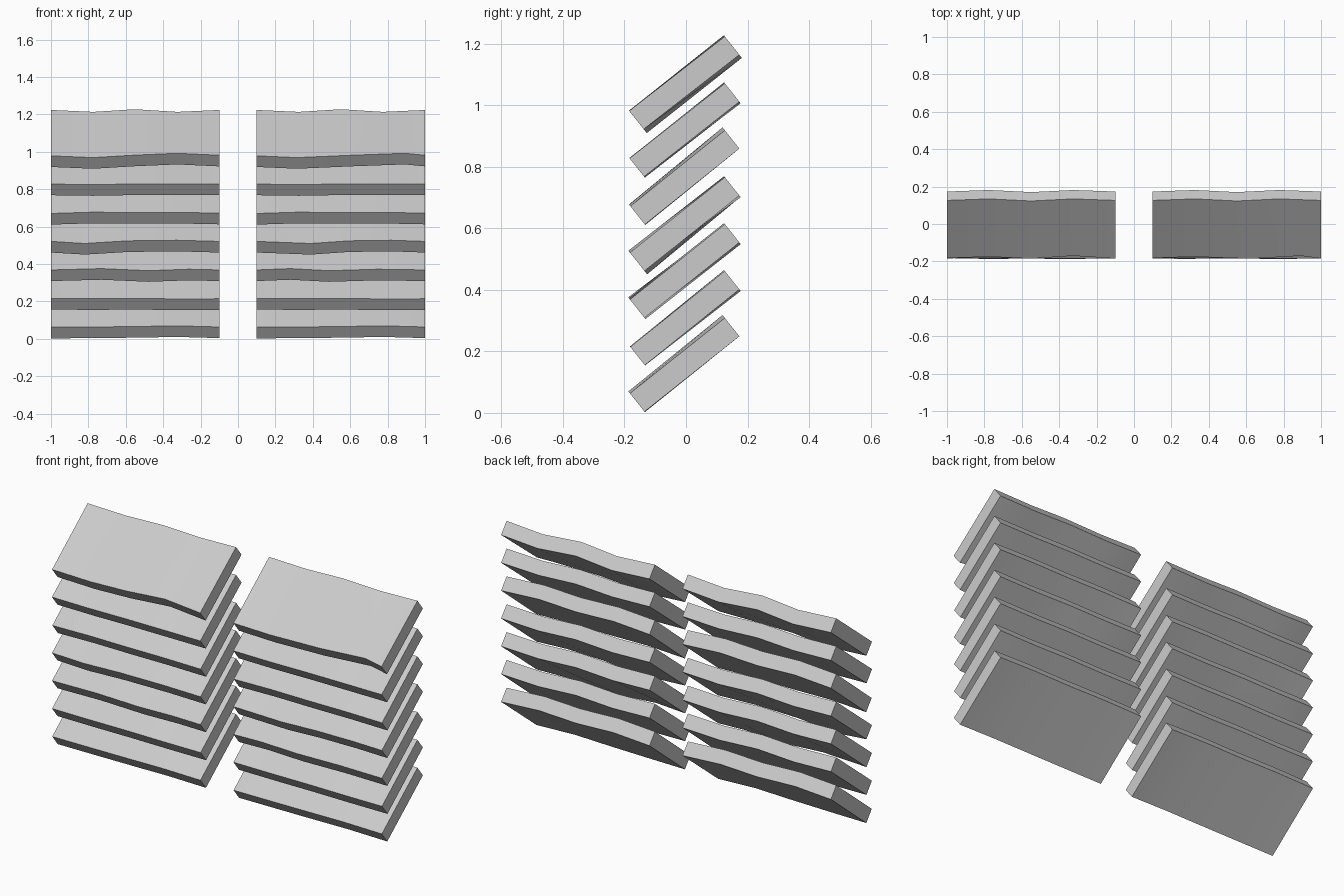
import bpy
import bmesh
from math import radians
from mathutils import Vector

cube = bpy.data.objects.get("Cube")
if cube:
    bpy.data.objects.remove(cube, do_unlink=True)

# Weathered light grey for every slat
grey = bpy.data.materials.new("light_grey")
grey.use_nodes = True
colour = (0.6, 0.6, 0.6, 1)
grey.diffuse_color = colour
grey.node_tree.nodes["Principled BSDF"].inputs["Base Color"].default_value = colour

# Tilted slat section: lower front corner, direction up the slope, thickness direction
LOW_FRONT = Vector((0, -0.135, 0.004))
SLOPE = Vector((0, 0.783, 0.622))
NORMAL = Vector((0, -SLOPE.z, SLOPE.y))
DEPTH, THICK, WIDTH, SPACING = 0.394, 0.076, 0.9, 0.1525
BACK_STEPS = (0, 0.25, 0.5, 0.75, 1)


def make_slat(name, left_edge, level, steps, front_wave, back_wave, front_cut):
    """Plank whose front and back edges are warped along its length (thousandths)."""
    bm = bmesh.new()
    base = LOW_FRONT + Vector((left_edge, 0, level * SPACING))
    rings = []
    for step, back_step, front, back, cut in zip(
            steps, BACK_STEPS, front_wave, back_wave, front_cut):
        front_low = (base + Vector((step * WIDTH, 0, 0))
                     + NORMAL * front / 1000 + SLOPE * cut / 1000)
        back_low = (base + Vector((back_step * WIDTH, 0, 0))
                    + SLOPE * DEPTH + NORMAL * back / 1000)
        corners = (front_low, back_low, back_low + NORMAL * THICK,
                   front_low + NORMAL * THICK)
        rings.append([bm.verts.new(c) for c in corners])
    for a, b in zip(rings, rings[1:]):
        for i in range(4):
            j = (i + 1) % 4
            bm.faces.new((a[i], a[j], b[j], b[i]))
    bm.faces.new(rings[0])
    bm.faces.new(rings[-1])
    bmesh.ops.recalc_face_normals(bm, faces=bm.faces)
    mesh = bpy.data.meshes.new(name)
    bm.to_mesh(mesh)
    bm.free()
    mesh.materials.append(grey)
    slat = bpy.data.objects.new(name, mesh)
    bpy.context.collection.objects.link(slat)
    bpy.ops.object.select_all(action="DESELECT")
    slat.select_set(True)
    bpy.context.view_layer.objects.active = slat
    bpy.ops.object.shade_smooth_by_angle(angle=radians(30))


# Warp of the front edge, bottom slat first
FRONT_WAVES = (
    (-2, 0, 3, 8, 0),
    (0, -2, 0, -3, -2),
    (0, 9, -5, 5, 0),
    (0, -14, 4, 8, 0),
    (-4, 5, 2, 4, -2),
    (2, -2, 3, 3, 2),
    (0, -12, 5, 3, 4),
)
RAISED = (0, 12, 4, 12, 0)
MIXED = (0, -6, 4, -7, 0)
SAGGING = (0, -13, 5, -13, 0)
BACK_WAVES = (RAISED, MIXED, MIXED, MIXED, RAISED, MIXED, SAGGING)
STRAIGHT = (0, 0, 0, 0, 0)
WORN = (0, 0, 0, 18, 0)

EVEN = (0, 0.25, 0.5, 0.75, 1)
RIGHT_STEPS = (EVEN, EVEN, (0, 0.3, 0.58, 0.82, 1),
               (0, 0.2, 0.46, 0.75, 1), EVEN, EVEN, EVEN)
LEFT_STEPS = (EVEN, EVEN, (0, 0.2, 0.43, 0.72, 1),
              (0, 0.32, 0.55, 0.8, 1), EVEN, EVEN, (0, 0.24, 0.58, 0.88, 1))

# Two side-by-side stacks of louvre slats
for side, left_edge, all_steps in (("right", -1, RIGHT_STEPS), ("left", 0.1, LEFT_STEPS)):
    for level, steps in enumerate(all_steps):
        top = level == len(all_steps) - 1
        make_slat(f"{side}_slat_{level + 1}", left_edge, level, steps,
                  FRONT_WAVES[level], BACK_WAVES[level], WORN if top else STRAIGHT)
